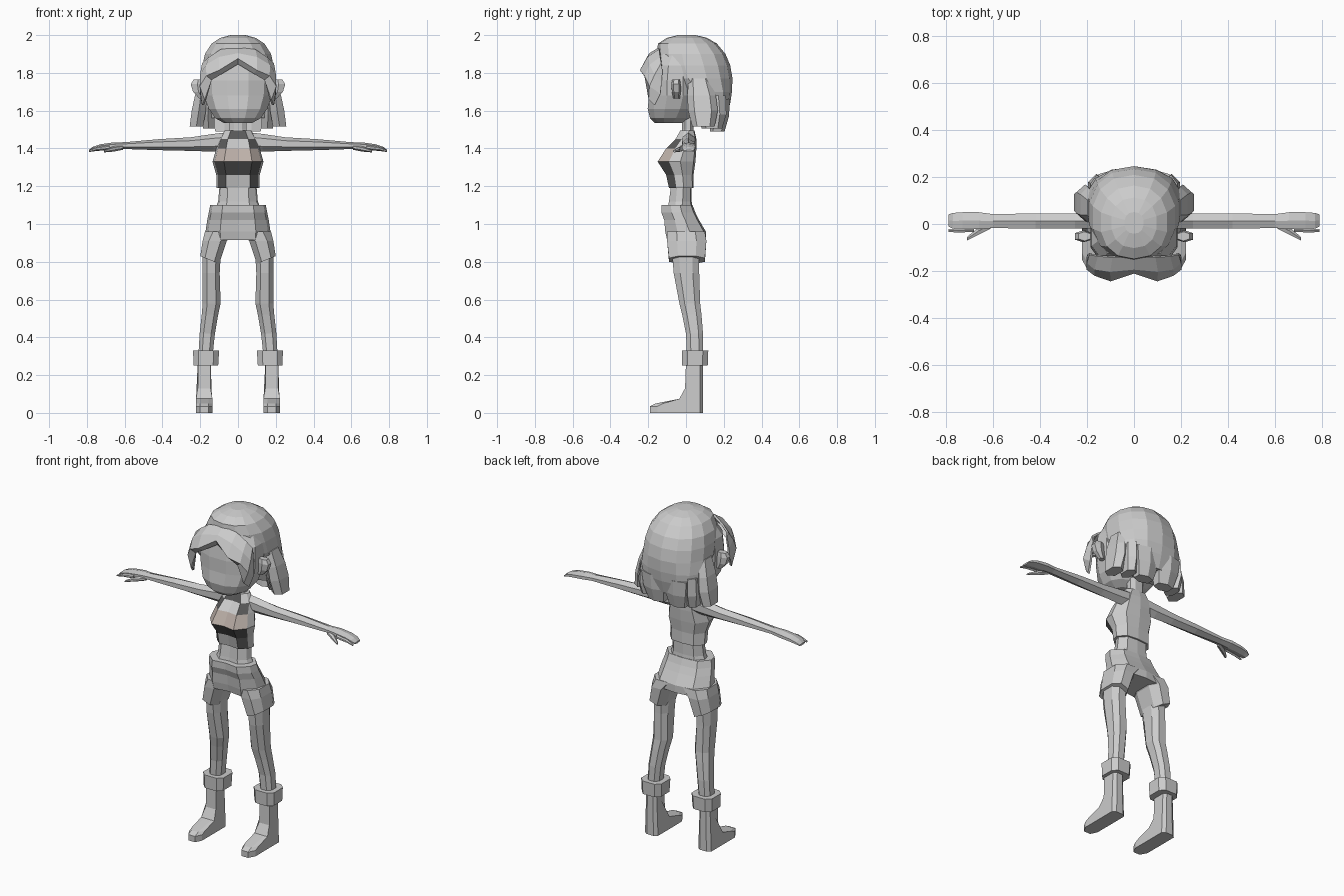
import bpy, bmesh, math


def loft(name, rings, closed=True, mirror=False):
    """Skin a list of equal-length point rings; mirror across x if asked."""
    bm = bmesh.new()
    vs = [[bm.verts.new(p) for p in r] for r in rings]
    n = len(rings[0])
    for a, b in zip(vs, vs[1:]):
        for i in range(n if closed else n - 1):
            j = (i + 1) % n
            bm.faces.new((a[i], a[j], b[j], b[i]))
    if closed:
        bm.faces.new(vs[0][::-1])
        bm.faces.new(vs[-1])
    bmesh.ops.recalc_face_normals(bm, faces=bm.faces)
    me = bpy.data.meshes.new(name)
    bm.to_mesh(me)
    bm.free()
    ob = bpy.data.objects.new(name, me)
    bpy.context.collection.objects.link(ob)
    if mirror:
        m = ob.modifiers.new("Mirror", 'MIRROR')
        m.use_axis[0] = True
    return ob


def oval(z, x0, x1, yf, yb, n=8, tilt=0.0, square=0.8):
    """Horizontal rounded ring; tilt raises the outer (x1) edge."""
    pts = []
    for i in range(n):
        a = 2 * math.pi * (i + 0.5) / n
        c, s = math.cos(a), math.sin(a)
        c = math.copysign(abs(c) ** square, c) / math.cos(math.pi / n) ** square
        s = math.copysign(abs(s) ** square, s) / math.cos(math.pi / n) ** square
        pts.append(((x0 + x1) / 2 + c * (x1 - x0) / 2,
                    (yf + yb) / 2 + s * (yb - yf) / 2, z + tilt * c))
    return pts


def body(z, rx, yf, yb):
    """Ten-sided torso section with two forward lobes."""
    half = [(0, .06), (.55, 0), (.92, .3), (1, .6), (.65, .95), (0, 1)]
    full = half + [(-x, t) for x, t in half[4:0:-1]]
    return [(x * rx, yf + t * (yb - yf), z) for x, t in full]


def arm_ring(x, zc, hz, y0, y1):
    """Six-sided section across the arm."""
    ym = (y0 + y1) / 2
    return [(x, y0, zc - hz * .4), (x, ym, zc - hz), (x, y1, zc - hz * .4),
            (x, y1, zc + hz * .5), (x, ym, zc + hz), (x, y0, zc + hz * .5)]


def material(name, rgb):
    m = bpy.data.materials.new(name)
    m.diffuse_color = (*rgb, 1)
    return m


# Torso, with the dark and skin-toned front panels
top = loft("top", [body(*r) for r in [
    (1.19, .115, -.09, .04), (1.26, .115, -.105, .04), (1.33, .135, -.15, .05),
    (1.40, .115, -.105, .055), (1.45, .098, -.055, .055), (1.495, .07, -.03, .045)]])
for m in (material("grey", (.6, .6, .6)), material("dark", (.1, .1, .1)),
          material("skin", (.5, .43, .39))):
    top.data.materials.append(m)
front = {0: (0, 1, 2, 0, 1), 1: (1, 1, 2, 1, 0)}
for row in range(5):
    for col in (0, 1, 8, 9):
        top.data.polygons[row * 10 + col].material_index = front[0 if col in (0, 9) else 1][row]

loft("waist", [body(*r) for r in [
    (1.07, .125, -.10, .035), (1.12, .105, -.09, .03), (1.20, .098, -.08, .03)]])
loft("neck", [oval(1.46, -.06, .06, -.025, .045), oval(1.50, -.045, .045, -.02, .04),
              oval(1.62, -.045, .045, -.02, .04)])

# Shorts
loft("shorts_hips", [body(*r) for r in [
    (.915, .165, -.10, .105), (.96, .172, -.11, .105), (1.02, .163, -.115, .07),
    (1.06, .155, -.13, .05), (1.10, .147, -.13, .035)]])
loft("shorts_leg", [oval(.96, .005, .175, -.10, .10), oval(.91, .06, .187, -.10, .108),
                    oval(.81, .10, .2, -.09, .10, tilt=.02)], mirror=True)

# Legs, cuffs and boots
loft("leg", [oval(*r) for r in [
    (.86, .09, .188, -.075, .07), (.74, .097, .188, -.065, .07),
    (.58, .092, .187, -.035, .075), (.52, .105, .192, -.02, .082),
    (.42, .122, .203, .0, .09), (.30, .135, .21, .005, .09)]], mirror=True)
loft("cuff", [oval(.25, .105, .235, -.02, .115, square=.6),
              oval(.33, .10, .238, -.022, .118, square=.6)], mirror=True)
boot = []
for x, xt, toe, back in [(.135, .145, -.15, .075), (.155, .16, -.19, .09),
                         (.20, .195, -.19, .09), (.222, .213, -.15, .075)]:
    boot.append([(x, back, 0), (xt, back, .27), (xt, -.0, .27), (xt, -.005, .13),
                 (x, -.035, .075), (x, toe + .03, .05), (x, toe, .035), (x, toe, 0)])
loft("boot", boot, mirror=True)

# Arms with thumb and index finger
loft("arm", [arm_ring(*r) for r in [
    (.06, 1.435, .05, -.02, .045), (.13, 1.43, .047, -.02, .045),
    (.25, 1.423, .036, -.02, .045), (.42, 1.42, .029, -.02, .045),
    (.60, 1.415, .018, -.017, .042), (.66, 1.412, .02, -.022, .05),
    (.73, 1.405, .017, -.022, .05), (.77, 1.396, .012, -.02, .047),
    (.79, 1.386, .006, -.01, .04)]], mirror=True)
loft("thumb", [arm_ring(*r) for r in [
    (.61, 1.405, .012, -.02, .01), (.66, 1.397, .014, -.045, -.012),
    (.71, 1.385, .006, -.07, -.055)]], mirror=True)
loft("index_finger", [arm_ring(*r) for r in [
    (.68, 1.405, .012, -.034, -.015), (.75, 1.398, .010, -.036, -.02),
    (.79, 1.385, .005, -.034, -.022)]], mirror=True)

# Head and ears
loft("face", [oval(*r, n=12, square=.9) for r in [
    (1.535, -.075, .075, -.165, -.02), (1.56, -.12, .12, -.19, .02),
    (1.61, -.155, .155, -.203, .06), (1.68, -.18, .18, -.195, .08),
    (1.76, -.185, .185, -.195, .08), (1.84, -.18, .18, -.185, .08),
    (1.90, -.15, .15, -.15, .08)]])
loft("ear", [oval(*r, n=6) for r in [
    (1.665, .175, .205, -.065, -.035), (1.70, .18, .238, -.072, -.03),
    (1.74, .18, .25, -.075, -.03), (1.765, .185, .235, -.07, -.035)]], mirror=True)

# Hair: rounded cap, hanging locks and parted fringe
loft("hair_cap", [oval(*r, n=14, square=.88) for r in [
    (1.56, -.165, .165, .05, .21), (1.64, -.19, .19, .02, .232),
    (1.70, -.195, .195, -.03, .24), (1.77, -.193, .193, -.12, .242),
    (1.84, -.188, .188, -.145, .23), (1.90, -.175, .175, -.15, .205),
    (1.955, -.14, .14, -.145, .16), (1.985, -.095, .095, -.10, .11),
    (2.0, -.04, .04, -.04, .05)]])
loft("side_lock", [oval(*r, n=6) for r in [
    (1.77, .15, .198, .02, .12), (1.68, .165, .228, .015, .15),
    (1.60, .17, .245, .02, .16), (1.515, .185, .256, .04, .145)]], mirror=True)
loft("inner_lock", [oval(*r, n=6) for r in [
    (1.68, .13, .185, .04, .20), (1.58, .125, .195, .06, .205),
    (1.505, .125, .185, .09, .185)]], mirror=True)
loft("back_lock", [oval(*r, n=6) for r in [
    (1.66, .0, .15, .14, .228), (1.57, .005, .14, .14, .222),
    (1.49, .02, .12, .13, .20)]], mirror=True)
fringe = loft("fringe", [
    [(0, -.14, 1.93), (0, -.19, 1.90), (0, -.205, 1.875), (0, -.19, 1.85)],
    [(.09, -.14, 1.92), (.10, -.20, 1.88), (.10, -.238, 1.815), (.085, -.205, 1.80)],
    [(.15, -.135, 1.88), (.165, -.19, 1.84), (.165, -.215, 1.785), (.14, -.20, 1.765)],
    [(.185, -.13, 1.85), (.195, -.165, 1.79), (.198, -.19, 1.73), (.172, -.195, 1.66)],
    [(.185, -.125, 1.81), (.192, -.13, 1.75), (.195, -.135, 1.69), (.185, -.165, 1.63)],
], closed=False, mirror=True)
solid = fringe.modifiers.new("Solidify", 'SOLIDIFY')
solid.thickness = .012
solid.offset = 0
